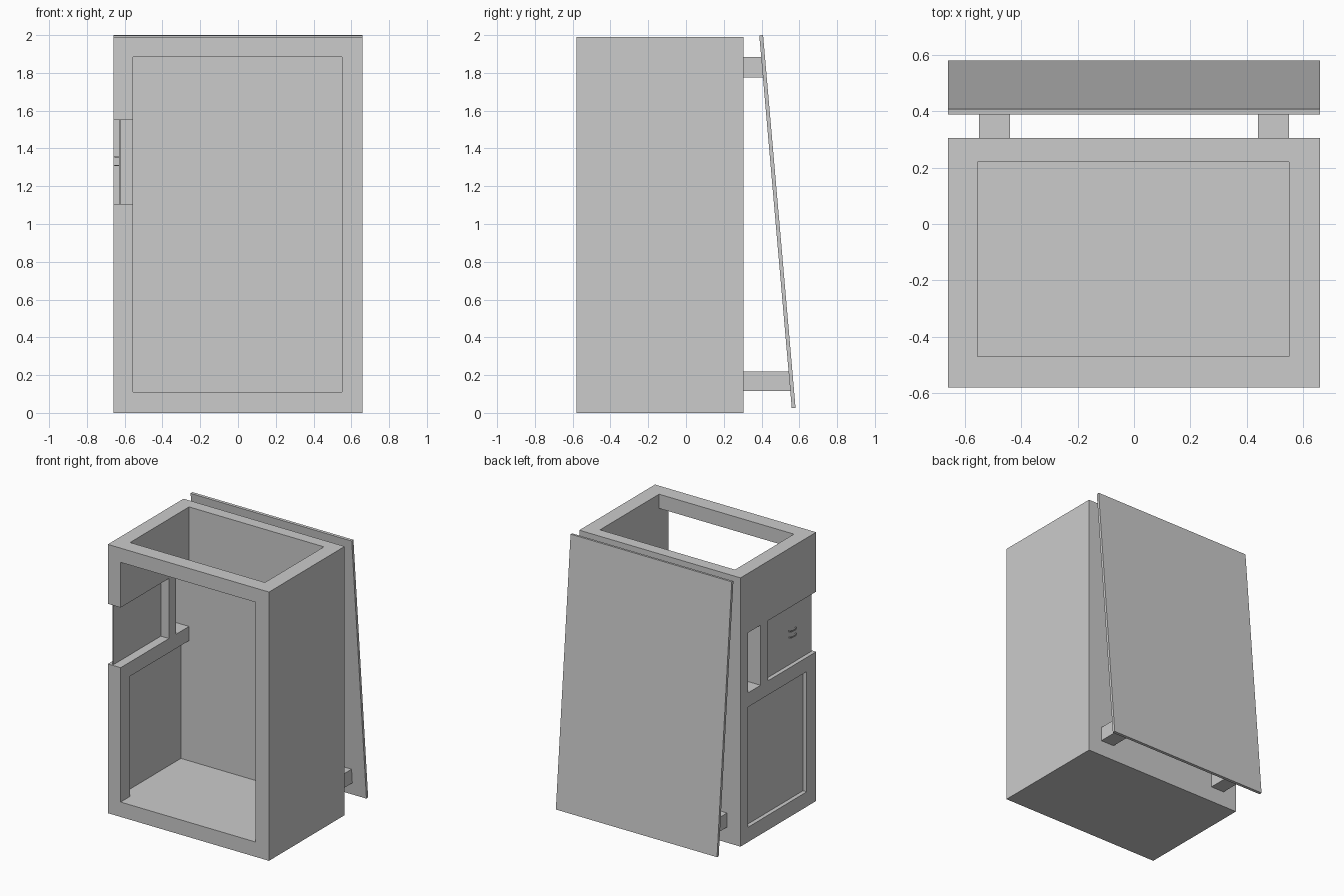
import bpy
import math

cube = bpy.data.objects.get("Cube")
if cube:
    bpy.data.objects.remove(cube, do_unlink=True)

grey = bpy.data.materials.new("plain_grey")
grey.use_nodes = True
grey.diffuse_color = (0.6, 0.6, 0.6, 1)
grey.node_tree.nodes["Principled BSDF"].inputs["Base Color"].default_value = (0.6, 0.6, 0.6, 1)


def prism(name, x, outline):
    """Extrude a closed (y, z) outline between two x values."""
    n = len(outline)
    verts = [(px, y, z) for px in x for y, z in outline]
    faces = [tuple(reversed(range(n))), tuple(range(n, 2 * n))]
    faces += [(i, (i + 1) % n, n + (i + 1) % n, n + i) for i in range(n)]
    mesh = bpy.data.meshes.new(name)
    mesh.from_pydata(verts, [], faces)
    mesh.materials.append(grey)
    obj = bpy.data.objects.new(name, mesh)
    bpy.context.collection.objects.link(obj)
    return obj


def box(name, x, y, z):
    return prism(name, x, [(y[0], z[0]), (y[1], z[0]), (y[1], z[1]), (y[0], z[1])])


def cut(target, x, y, z):
    cutter = box("cutter", x, y, z)
    cutter.hide_render = True
    mod = target.modifiers.new("cut", "BOOLEAN")
    mod.operation = "DIFFERENCE"
    mod.solver = "EXACT"
    mod.object = cutter
    bpy.context.view_layer.objects.active = target
    bpy.ops.object.modifier_apply(modifier=mod.name)
    bpy.data.objects.remove(cutter, do_unlink=True)


# Main cabinet with thick walls, open at the top and front
INNER_X, INNER_Y = (-0.555, 0.55), (-0.47, 0.22)
SIDE = (-0.8, -0.5)
SLOT_Z = (1.105, 1.55)
cabinet = box("cabinet_shell", (-0.66, 0.66), (-0.58, 0.305), (0, 1.99))
cut(cabinet, INNER_X, INNER_Y, (0.11, 2.2))
cut(cabinet, INNER_X, (-0.8, -0.4), (0.11, 1.885))

# Openings in one side wall: lower window, front notch, rear slot
cut(cabinet, SIDE, INNER_Y, (0.11, 1.0))
cut(cabinet, SIDE, (-0.8, -0.015), SLOT_Z)
cut(cabinet, SIDE, (0.07, 0.22), SLOT_Z)

# Thin sheets set into the side openings
SHEET_X = (-0.63, -0.622)
box("lower_side_panel", SHEET_X, INNER_Y, (0.11, 1.0))
box("upper_side_panel", SHEET_X, (-0.57, -0.015), SLOT_Z)

# Two small curved handles on the upper panel
for name, z in (("lower_handle", 1.31), ("upper_handle", 1.355)):
    curve = bpy.data.curves.new(name, "CURVE")
    curve.dimensions = "3D"
    curve.bevel_depth = 0.004
    curve.bevel_resolution = 1
    curve.use_fill_caps = True
    spline = curve.splines.new("POLY")
    spline.points.add(8)
    for i, p in enumerate(spline.points):
        a = math.pi * i / 8
        p.co = (-0.629 - 0.023 * math.sin(a), -0.34 + 0.04 * math.cos(a), z, 1)
    curve.materials.append(grey)
    bpy.context.collection.objects.link(bpy.data.objects.new(name, curve))

# Leaning back board
prism("back_board", (-0.66, 0.66),
      [(0.56, 0.025), (0.58, 0.027), (0.408, 2.0), (0.388, 1.998)])

# Stand-off brackets, mirrored left and right
for side, x in (("right", (-0.55, -0.44)), ("left", (0.44, 0.55))):
    box("upper_bracket_" + side, x, (0.305, 0.408), (1.775, 1.885))
    box("lower_bracket_" + side, x, (0.305, 0.555), (0.115, 0.22))
